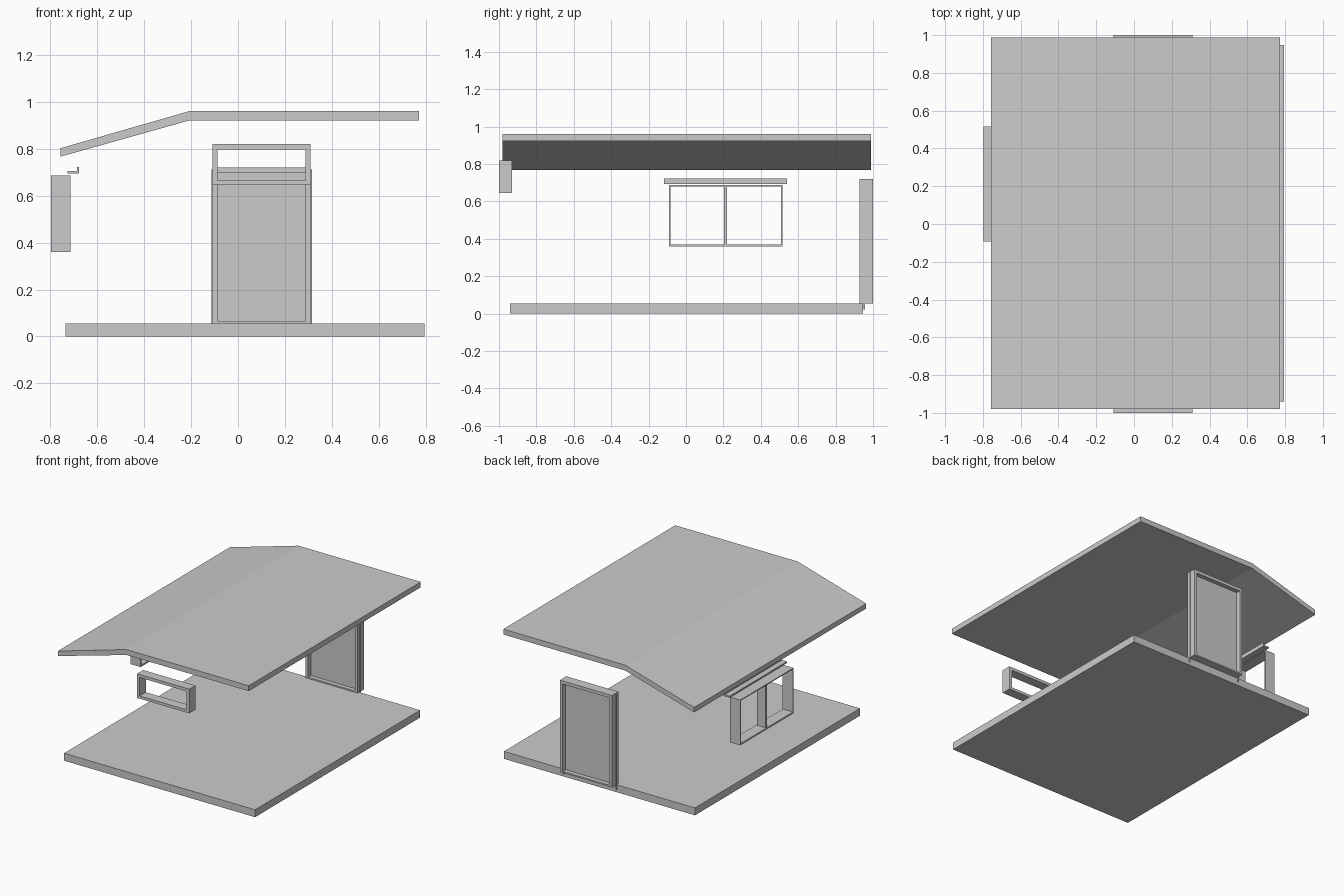
import bpy, bmesh

if "Cube" in bpy.data.objects:
    bpy.data.objects.remove(bpy.data.objects["Cube"])


def mesh_object(name, bm):
    bmesh.ops.recalc_face_normals(bm, faces=bm.faces)
    me = bpy.data.meshes.new(name)
    bm.to_mesh(me)
    bm.free()
    ob = bpy.data.objects.new(name, me)
    bpy.context.collection.objects.link(ob)
    return ob


def add_box(bm, lo, hi):
    verts = bmesh.ops.create_cube(bm, size=1)["verts"]
    for v in verts:
        for i in range(3):
            v.co[i] = (lo[i] + hi[i]) / 2 + v.co[i] * (hi[i] - lo[i])


def boxes(name, *spans):
    bm = bmesh.new()
    for lo, hi in spans:
        add_box(bm, lo, hi)
    return mesh_object(name, bm)


def extrude_xz(name, profile, y0, y1):
    bm = bmesh.new()
    face = bm.faces.new([bm.verts.new((x, y0, z)) for x, z in profile])
    ext = bmesh.ops.extrude_face_region(bm, geom=[face])["geom"]
    for v in ext:
        if isinstance(v, bmesh.types.BMVert):
            v.co.y = y1
    return mesh_object(name, bm)


def frame(name, axis, outer, inner, depth):
    """Mitred rectangular frame; axis is the direction it faces (0 = x, 1 = y)."""
    def ring(bm, rect, d):
        u0, u1, z0, z1 = rect
        pts = [(u0, z0), (u1, z0), (u1, z1), (u0, z1)]
        return [bm.verts.new((d, u, z) if axis == 0 else (u, d, z)) for u, z in pts]
    bm = bmesh.new()
    rings = [ring(bm, outer, depth[0]), ring(bm, outer, depth[1]),
             ring(bm, inner, depth[1]), ring(bm, inner, depth[0])]
    for k in range(4):
        a, b = rings[k], rings[(k + 1) % 4]
        for i in range(4):
            j = (i + 1) % 4
            bm.faces.new((a[i], a[j], b[j], b[i]))
    return mesh_object(name, bm)


# Floor slab and bent roof
boxes("floor_slab", ((-0.735, -0.94, 0), (0.795, 0.947, 0.054)))
extrude_xz("roof", [(-0.757, 0.767), (-0.205, 0.922), (0.772, 0.922),
                    (0.772, 0.961), (-0.208, 0.961), (-0.757, 0.803)], -0.98, 0.988)

# Front window
frame("front_window_frame", 1, (-0.108, 0.31, 0.645, 0.82),
      (-0.087, 0.288, 0.665, 0.798), (-1.0, -0.93))

# Back door: frame, recessed panel, thin side strips
frame("door_frame", 1, (-0.108, 0.31, 0.055, 0.72),
      (-0.087, 0.288, 0.065, 0.697), (0.927, 1.0))
boxes("door_panel", ((-0.088, 0.958, 0.064), (0.289, 0.968, 0.698)))
boxes("door_side_strips",
      ((-0.114, 0.95, 0.022), (-0.107, 0.957, 0.712)),
      ((0.309, 0.95, 0.022), (0.315, 0.957, 0.712)))

# Left side window with a central bar
frame("side_window_frame", 0, (-0.092, 0.517, 0.359, 0.687),
      (-0.084, 0.509, 0.371, 0.68), (-0.797, -0.715))
boxes("side_window_bar", ((-0.79, 0.202, 0.37), (-0.722, 0.219, 0.681)))

# Lipped rail above the side window
extrude_xz("window_rail", [(-0.727, 0.694), (-0.679, 0.694), (-0.679, 0.723),
                           (-0.686, 0.723), (-0.686, 0.705), (-0.727, 0.705)],
           -0.118, 0.54)
